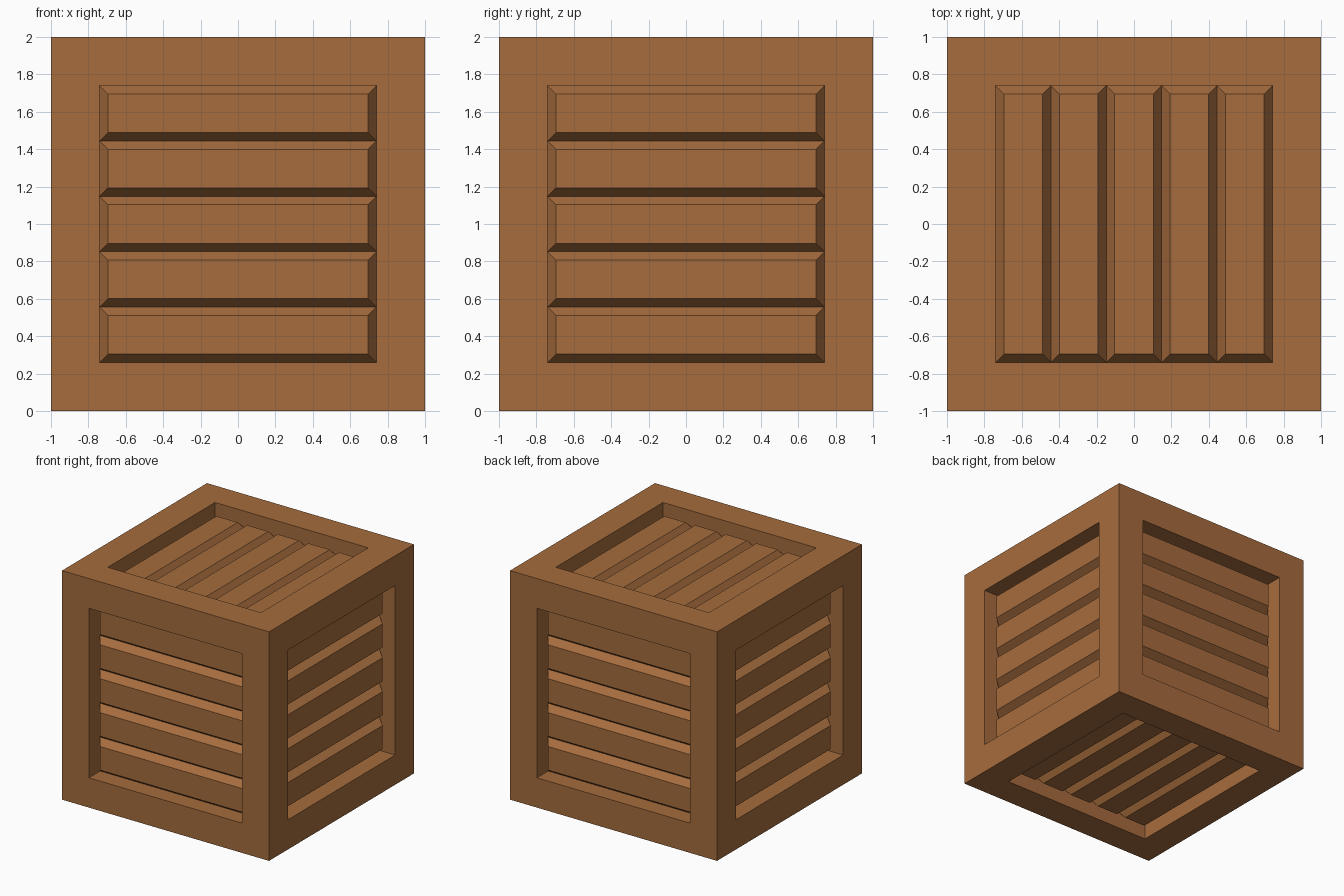
import bpy, bmesh
from mathutils import Vector

if "Cube" in bpy.data.objects:
    bpy.data.objects.remove(bpy.data.objects["Cube"])

BORDER = 0.26      # width of the frame boards
DEPTH = 0.155      # recess depth at the grooves
SLATS = 5
BEVEL = 0.045      # slat bevel width
RAISE = 0.065      # slat height above the grooves
OPEN = 1 - BORDER  # half size of each opening

bm = bmesh.new()
bmesh.ops.create_cube(bm, size=2)

# Frame: border on every side, with the middle pushed in
panels = list(bm.faces)
bmesh.ops.inset_individual(bm, faces=panels, thickness=BORDER, use_even_offset=True)
bm.normal_update()
panels = bmesh.ops.extrude_discrete_faces(bm, faces=panels)["faces"]
bm.normal_update()
for f in panels:
    bmesh.ops.translate(bm, verts=f.verts, vec=-f.normal * DEPTH)
bm.normal_update()

# Slats: upright sides are split by height, top and bottom are split across x
slats = []
for panel in panels:
    axis = Vector((1, 0, 0)) if abs(panel.normal.z) > 0.5 else Vector((0, 0, 1))
    parts = [panel]
    for i in range(1, SLATS):
        cut = axis * (-OPEN + 2 * OPEN * i / SLATS)
        edges = list({e for f in parts for e in f.edges})
        res = bmesh.ops.bisect_plane(bm, geom=parts + edges, dist=1e-5,
                                     plane_co=cut, plane_no=axis)
        parts = [g for g in res["geom"] if isinstance(g, bmesh.types.BMFace)]
    slats += parts

# Raised bevelled slat fronts
bm.normal_update()
bmesh.ops.inset_individual(bm, faces=slats, thickness=BEVEL, depth=RAISE,
                           use_even_offset=True)

bmesh.ops.translate(bm, verts=bm.verts, vec=(0, 0, 1))
bmesh.ops.recalc_face_normals(bm, faces=bm.faces)

mesh = bpy.data.meshes.new("wooden_crate")
bm.to_mesh(mesh)
bm.free()
crate = bpy.data.objects.new("wooden_crate", mesh)
bpy.context.collection.objects.link(crate)

wood = bpy.data.materials.new("wood")
wood.diffuse_color = (0.38, 0.15, 0.047, 1)
wood.use_nodes = True
wood.node_tree.nodes["Principled BSDF"].inputs["Base Color"].default_value = wood.diffuse_color
mesh.materials.append(wood)
